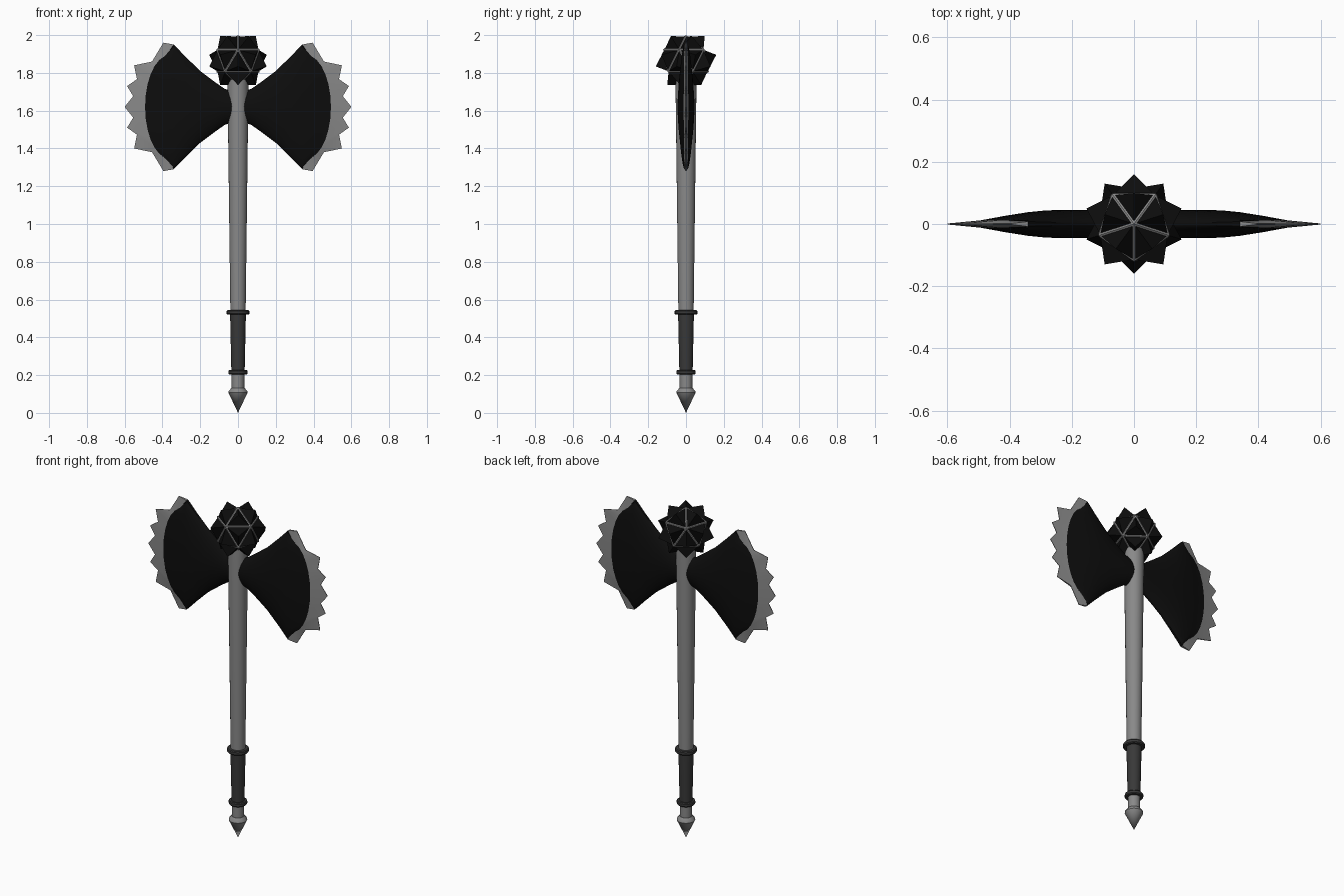
import bpy, bmesh, math
from mathutils import Matrix

if "Cube" in bpy.data.objects:
    bpy.data.objects.remove(bpy.data.objects["Cube"])


def material(name, value):
    m = bpy.data.materials.new(name)
    m.use_nodes = True
    color = (value, value, value, 1)
    m.diffuse_color = color
    m.node_tree.nodes["Principled BSDF"].inputs["Base Color"].default_value = color
    return m


steel = material("grey steel", 0.25)
black = material("black iron", 0.004)
leather = material("dark grey leather", 0.04)


def finish(name, bm, mats, angle=None):
    bmesh.ops.recalc_face_normals(bm, faces=bm.faces)
    mesh = bpy.data.meshes.new(name)
    bm.to_mesh(mesh)
    bm.free()
    for m in mats:
        mesh.materials.append(m)
    ob = bpy.data.objects.new(name, mesh)
    bpy.context.collection.objects.link(ob)
    if angle:
        bpy.ops.object.select_all(action="DESELECT")
        ob.select_set(True)
        bpy.context.view_layer.objects.active = ob
        bpy.ops.object.shade_smooth_by_angle(angle=math.radians(angle))
    return ob


def lathe(name, profile, mat, sides=24):
    """Turn a (radius, height) profile round the z axis."""
    bm = bmesh.new()
    verts = [bm.verts.new((r, 0, z)) for r, z in profile]
    edges = [bm.edges.new(pair) for pair in zip(verts, verts[1:])]
    bmesh.ops.spin(bm, geom=verts + edges, axis=(0, 0, 1), cent=(0, 0, 0),
                   angle=math.tau, steps=sides)
    bmesh.ops.remove_doubles(bm, verts=bm.verts, dist=0.0001)
    return finish(name, bm, [mat], 35)


# Handle
lathe("shaft", [(0, 0.5), (0.04, 0.5), (0.055, 1.7), (0.055, 1.78), (0, 1.78)], steel)
lathe("grip", [(0, 0.21), (0.035, 0.21), (0.042, 0.53), (0, 0.53)], leather)
for name, r, z in (("upper_grip_ring", 0.06, 0.532), ("lower_grip_ring", 0.051, 0.215)):
    lathe(name, [(0, z - 0.012), (r - 0.004, z - 0.012), (r, z - 0.007),
                 (r, z + 0.007), (r - 0.004, z + 0.012), (0, z + 0.012)], leather)
lathe("pommel_neck", [(0, 0.12), (0.033, 0.12), (0.034, 0.21), (0, 0.21)], steel)
lathe("pommel_tip", [(0, 0), (0.051, 0.108), (0.049, 0.116), (0.035, 0.132), (0, 0.132)], steel)

# Spiked ball: steel bands along the edges, a black pyramid on every face
bm = bmesh.new()
bmesh.ops.create_icosphere(bm, subdivisions=1, radius=0.135)
centres = list(bm.faces)
bmesh.ops.inset_individual(bm, faces=centres, thickness=0.012)
for f in centres:
    f.material_index = 1
bmesh.ops.poke(bm, faces=centres, offset=0.056)
bm.transform(Matrix.Translation((0, 0, 1.865)) @ Matrix.Rotation(-math.pi / 2, 4, "Z"))
finish("spiked_ball", bm, [steel, black])

# Blades: lens-shaped columns fan out to a curved limit, then a toothed edge
MID_Z, HALF = 1.62, 7
angles = [math.pi / 2 * i / HALF for i in range(-HALF, HALF + 1)]
teeth = [(0.6, 0), (0.555, 0.057), (0.587, 0.11), (0.535, 0.147),
         (0.55, 0.22), (0.455, 0.24), (0.395, 0.34), (0.34, 0.33)]
# x, half height, half thickness in the middle, half thickness at the rim
body = [(0.03, 0.083, 0.042, 0.002), (0.07, 0.095, 0.044, 0.002), (0.12, 0.13, 0.045, 0.003),
        (0.2, 0.19, 0.045, 0.004), (0.28, 0.268, 0.044, 0.006), (0.34, 0.33, 0.038, 0.008)]


def lens(a, mid, rim):
    return rim + (mid - rim) * math.cos(a) ** 1.3


def arc(a):
    return 0.36 + 0.132 * math.cos(a), 0.275 * math.sin(a)


columns = [[(x, h * math.sin(a), lens(a, mid, rim)) for a in angles]
           for x, h, mid, rim in body]
columns.append([((0.34 + arc(a)[0]) / 2, (0.33 * math.sin(a) + arc(a)[1]) / 2,
                 lens(a, 0.026, 0.009)) for a in angles])
columns.append([(*arc(a), lens(a, 0.012, 0.01)) for a in angles])
columns.append([(teeth[abs(i)][0], math.copysign(teeth[abs(i)][1], i),
                 0.008 if abs(i) == HALF else 0.0015) for i in range(-HALF, HALF + 1)])

bm = bmesh.new()
sides = [[[bm.verts.new((x, s * t, MID_Z + z)) for x, z, t in col] for col in columns]
         for s in (-1, 1)]
last = len(columns) - 2
for c in range(last + 1):
    new = []
    for grid in sides:
        p, q = grid[c], grid[c + 1]
        new += [bm.faces.new((p[i], q[i], q[i + 1], p[i + 1])) for i in range(2 * HALF)]
    # Rim walls at the top and bottom
    for i in (0, -1):
        new.append(bm.faces.new((sides[0][c][i], sides[0][c + 1][i],
                                 sides[1][c + 1][i], sides[1][c][i])))
    for f in new:
        f.material_index = int(c == last)
# Thin outer wall along the teeth
for i in range(2 * HALF):
    f = bm.faces.new((sides[0][-1][i], sides[0][-1][i + 1],
                      sides[1][-1][i + 1], sides[1][-1][i]))
    f.material_index = 1
blades = finish("axe_blades", bm, [black, steel], 30)
mirror = blades.modifiers.new("mirror", "MIRROR")
mirror.use_mirror_merge = False
